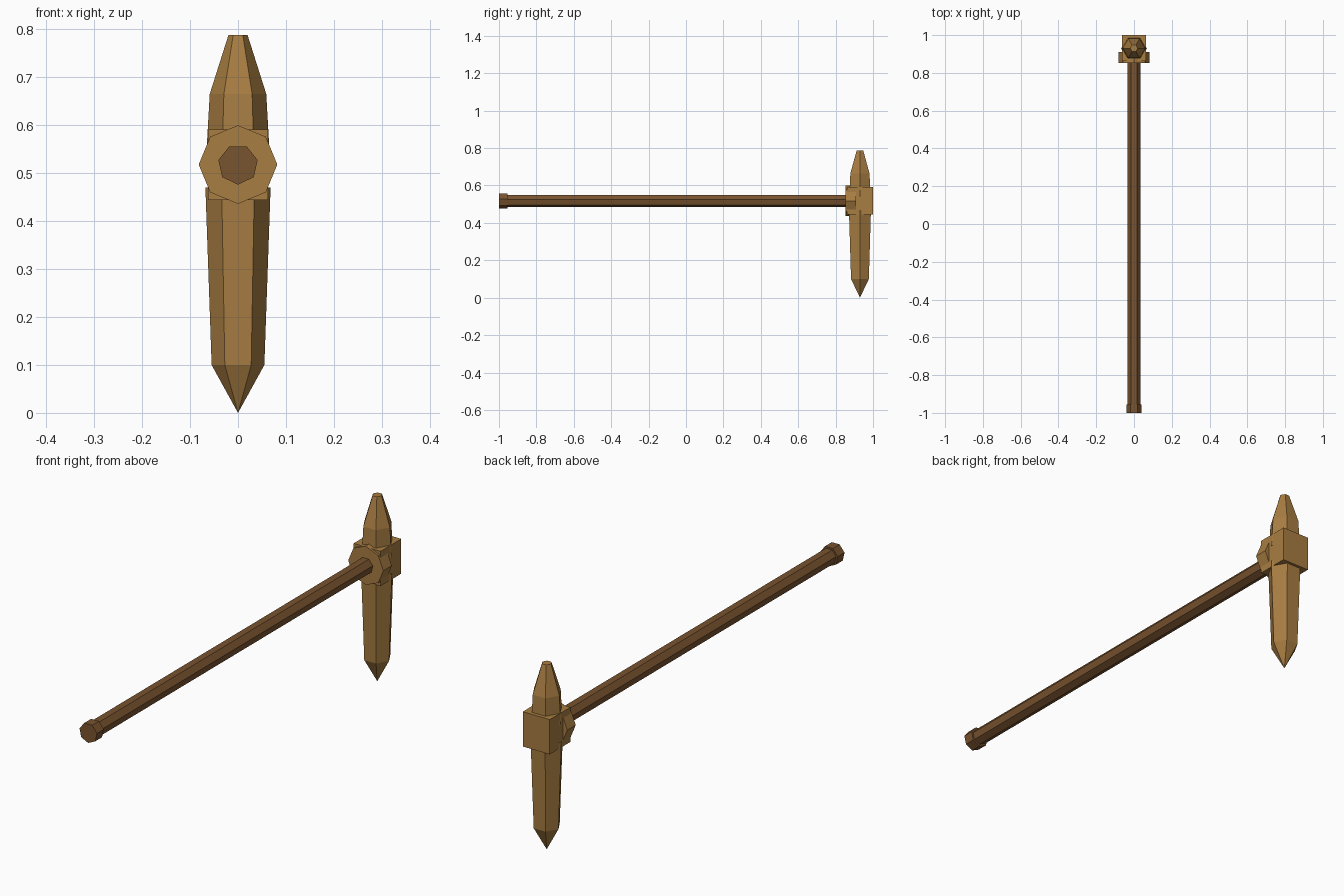
import bpy, bmesh
from math import cos, sin, pi

if "Cube" in bpy.data.objects:
    bpy.data.objects.remove(bpy.data.objects["Cube"], do_unlink=True)

HEAD_Y, AXIS_Z = 0.93, 0.518


def material(name, rgb):
    m = bpy.data.materials.new(name)
    m.use_nodes = True
    m.diffuse_color = (*rgb, 1)
    m.node_tree.nodes["Principled BSDF"].inputs["Base Color"].default_value = (*rgb, 1)
    return m


pale_wood = material("pale wood", (0.39, 0.205, 0.054))
dark_wood = material("dark wood", (0.19, 0.088, 0.029))


def finish(name, bm, mat):
    bmesh.ops.recalc_face_normals(bm, faces=bm.faces)
    mesh = bpy.data.meshes.new(name)
    bm.to_mesh(mesh)
    bm.free()
    mesh.materials.append(mat)
    bpy.context.collection.objects.link(bpy.data.objects.new(name, mesh))


def prism(name, mat, sides, start, rings, upright):
    """Loft polygon rings (position, radius) along z if upright, else along y."""
    bm = bmesh.new()
    loops = []
    for pos, r in rings:
        loop = []
        for i in range(sides if r else 1):
            a = start + 2 * pi * i / sides
            u, v = r * cos(a), r * sin(a)
            co = (u, HEAD_Y + v, pos) if upright else (u, pos, AXIS_Z + v)
            loop.append(bm.verts.new(co))
        loops.append(loop)
    for a, b in zip(loops, loops[1:]):
        for i in range(sides):
            j = (i + 1) % sides
            quad = [a[i % len(a)], a[j % len(a)], b[j % len(b)], b[i % len(b)]]
            bm.faces.new(list(dict.fromkeys(quad)))
    for end in (loops[0], loops[-1]):
        if len(end) > 2:
            bm.faces.new(end)
    finish(name, bm, mat)


# Handle and end knob: seven-sided, one edge pointing down
prism("handle", dark_wood, 7, -pi / 2, [(-0.97, 0.034), (0.90, 0.034)], False)
prism("end_knob", dark_wood, 7, -pi / 2, [(-1.0, 0.042), (-0.955, 0.042)], False)

# Eight-sided collar where the handle meets the head
prism("collar", pale_wood, 8, 0, [(0.853, 0.082), (0.91, 0.082)], False)

# Six-sided spikes
prism("lower_spike", pale_wood, 6, 0, [(0.0, 0), (0.1, 0.055), (0.47, 0.068)], True)
prism("upper_spike", pale_wood, 6, 0,
      [(0.54, 0.066), (0.665, 0.059), (0.788, 0.02)], True)

# Block holding the spikes
bm = bmesh.new()
bmesh.ops.create_cube(bm, size=1)
bmesh.ops.scale(bm, vec=(0.126, 0.138, 0.147), verts=bm.verts)
bmesh.ops.translate(bm, vec=(0, 0.931, AXIS_Z), verts=bm.verts)
finish("head_block", bm, pale_wood)
